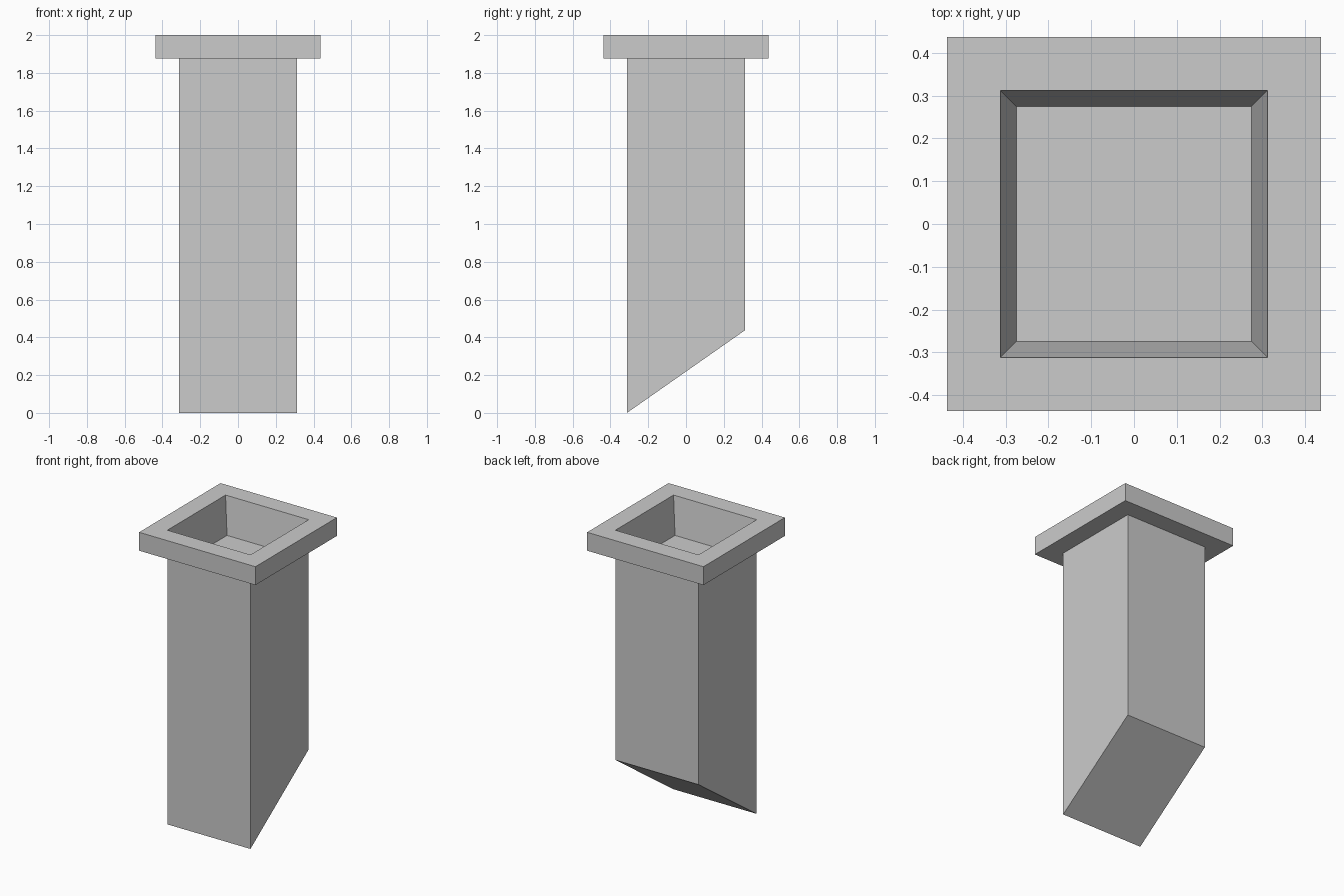
import bpy, bmesh

if "Cube" in bpy.data.objects:
    bpy.data.objects.remove(bpy.data.objects["Cube"])

SHAFT, CAP, FLOOR = 0.3125, 0.4375, 0.275
SLANT = 0.4375  # rise of the sloped base from front to back

# (half width, height, rise at the back) from the base up, over the cap and into the flue
PROFILE = [
    (SHAFT, 0.0, SLANT),    # sloped base
    (SHAFT, 1.875, 0.0),    # top of shaft
    (CAP, 1.875, 0.0),      # underside of cap
    (CAP, 2.0, 0.0),        # top of cap
    (SHAFT, 2.0, 0.0),      # flue rim
    (FLOOR, 1.75, 0.0),     # flue floor
]

bm = bmesh.new()


def square_ring(half, z, rise):
    corners = [(-1, -1), (1, -1), (1, 1), (-1, 1)]
    return [bm.verts.new((x * half, y * half, z + (rise if y > 0 else 0)))
            for x, y in corners]


rings = [square_ring(*p) for p in PROFILE]

# Walls between successive rings
for low, high in zip(rings, rings[1:]):
    for i in range(4):
        j = (i + 1) % 4
        bm.faces.new((low[i], low[j], high[j], high[i]))

# Sloped base and flue floor
bm.faces.new(rings[0][::-1])
bm.faces.new(rings[-1])
bmesh.ops.recalc_face_normals(bm, faces=bm.faces)

mesh = bpy.data.meshes.new("chimney_stack")
bm.to_mesh(mesh)
bm.free()
bpy.context.collection.objects.link(bpy.data.objects.new("chimney_stack", mesh))
